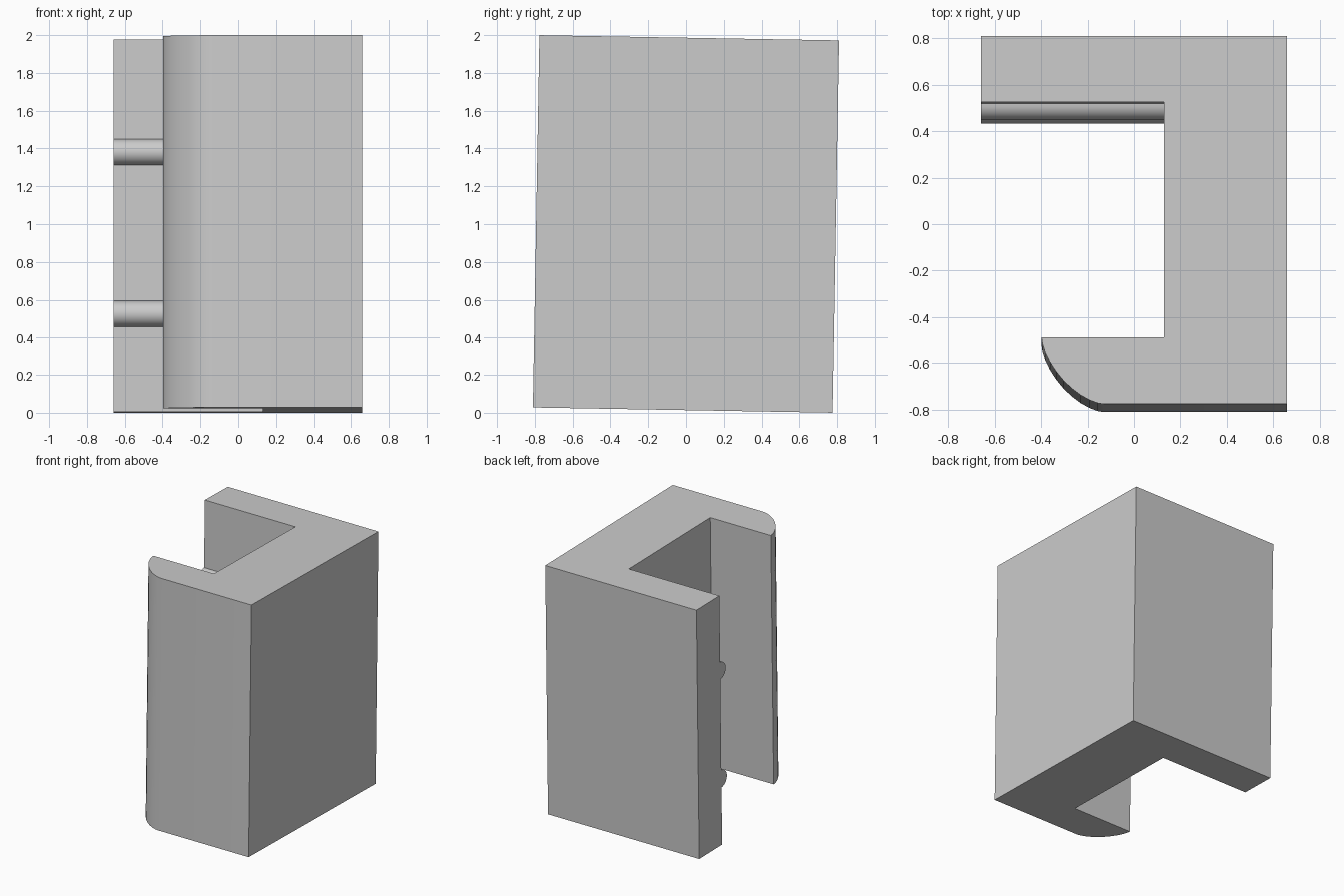
import bpy, bmesh
from math import sin, cos, pi, radians
from mathutils import Matrix

if "Cube" in bpy.data.objects:
    bpy.data.objects.remove(bpy.data.objects["Cube"])

# Material
GREY = (0.6, 0.6, 0.6, 1)
grey = bpy.data.materials.new("plain grey")
grey.use_nodes = True
grey.diffuse_color = GREY
grey.node_tree.nodes["Principled BSDF"].inputs["Base Color"].default_value = GREY

# The whole piece leans back by one degree about its centre
LEAN = Matrix.Translation((0, 0, 1)) @ Matrix.Rotation(radians(-1), 4, 'X')
WIDTH, DEPTH, HEIGHT = 0.658, 0.793, 0.986   # half sizes
SPINE, TIP = 0.13, -0.398
FRONT_IN, BACK_IN = -0.504, 0.508


def prism(name, points, travel):
    """Extrude a closed outline along a vector."""
    bm = bmesh.new()
    face = bm.faces.new([bm.verts.new(p) for p in points])
    ext = bmesh.ops.extrude_face_region(bm, geom=[face])
    bmesh.ops.translate(bm, vec=travel, verts=[
        v for v in ext["geom"] if isinstance(v, bmesh.types.BMVert)])
    bmesh.ops.recalc_face_normals(bm, faces=bm.faces)
    bm.transform(LEAN)
    mesh = bpy.data.meshes.new(name)
    bm.to_mesh(mesh)
    bm.free()
    obj = bpy.data.objects.new(name, mesh)
    bpy.context.collection.objects.link(obj)
    mesh.materials.append(grey)
    bpy.ops.object.select_all(action='DESELECT')
    obj.select_set(True)
    bpy.context.view_layer.objects.active = obj
    bpy.ops.object.shade_smooth_by_angle(angle=radians(30))
    return obj


# Rounded nose of the short front arm
STEPS, POWER = 10, 1.6
nose = []
for i in range(STEPS + 1):
    a = pi / 2 * i / STEPS
    nose.append((-0.13 + (TIP + 0.13) * cos(a) ** (2 / POWER) if i < STEPS else -0.13,
                 FRONT_IN - (DEPTH + FRONT_IN) * sin(a) ** (2 / POWER)))

# Channel body: spine with a front and a back arm
outline = nose + [(WIDTH, -DEPTH), (WIDTH, DEPTH), (-WIDTH, DEPTH),
                  (-WIDTH, BACK_IN), (SPINE, BACK_IN), (SPINE, FRONT_IN)]
prism("channel_body", [(x, y, -HEIGHT) for x, y in outline], (0, 0, 2 * HEIGHT))

# Half round ribs on the inside of the back arm
RADIUS, SIDES = 0.068, 16
for name, z in (("upper_rib", 0.39), ("lower_rib", -0.465)):
    arc = [(-WIDTH, BACK_IN - RADIUS * sin(pi * i / SIDES),
            z + RADIUS * cos(pi * i / SIDES)) for i in range(SIDES + 1)]
    prism(name, arc, (SPINE + WIDTH, 0, 0))
